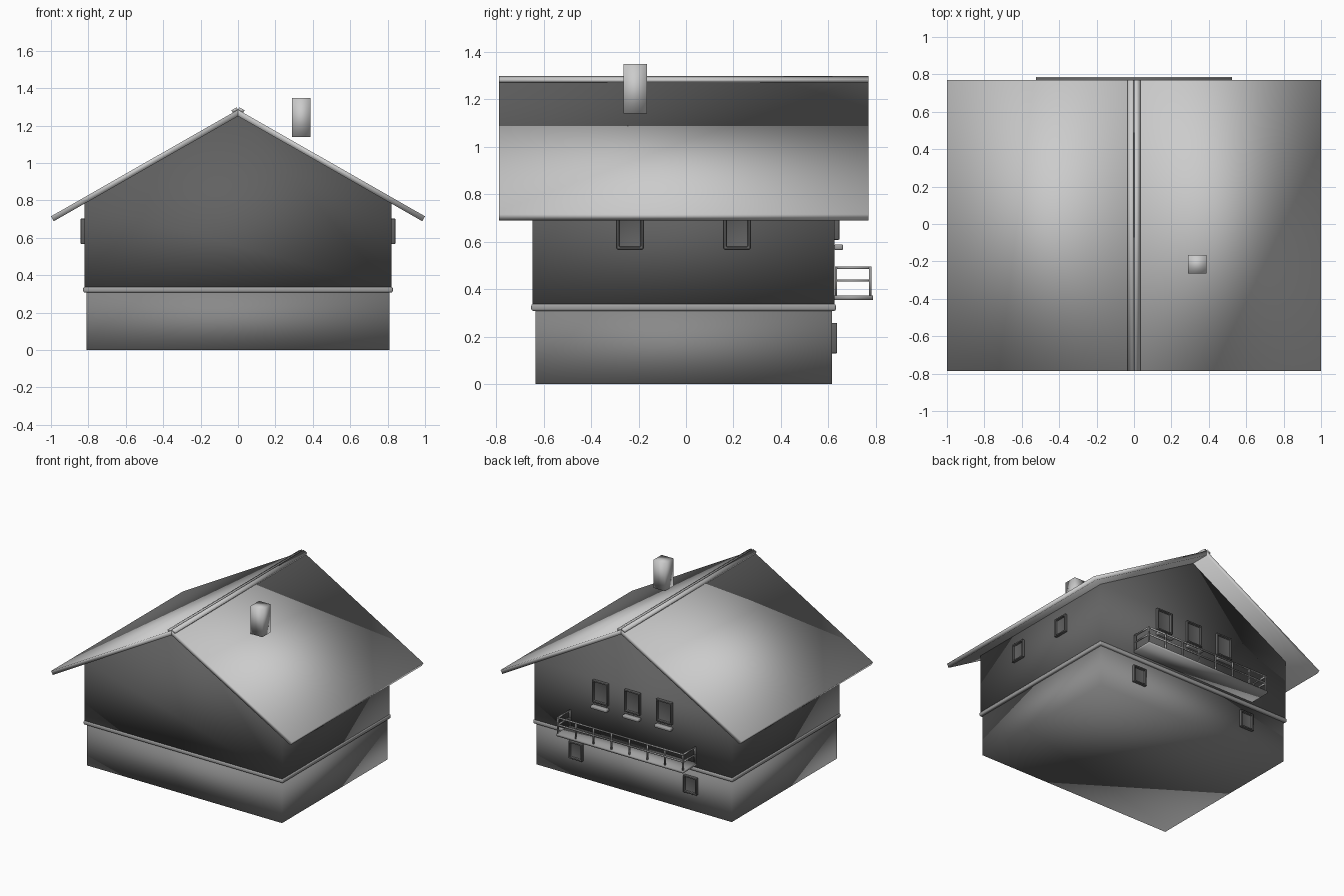
import bpy, bmesh
from math import pi
from mathutils import Matrix, Vector

if "Cube" in bpy.data.objects:
    bpy.data.objects.remove(bpy.data.objects["Cube"])


def grey(name, v):
    mat = bpy.data.materials.new(name)
    mat.diffuse_color = (v, v, v, 1)
    mat.use_nodes = True
    mat.node_tree.nodes["Principled BSDF"].inputs["Base Color"].default_value = mat.diffuse_color
    return mat


DARK = grey("dark_wall", 0.12)
STONE = grey("base_stone", 0.25)
TRIM = grey("trim", 0.35)


def finish(name, bm, mat=None, bevel=0.0, smooth=True):
    bmesh.ops.recalc_face_normals(bm, faces=bm.faces)
    for f in bm.faces:
        f.smooth = smooth
    me = bpy.data.meshes.new(name)
    bm.to_mesh(me)
    bm.free()
    if mat:
        me.materials.append(mat)
    ob = bpy.data.objects.new(name, me)
    bpy.context.collection.objects.link(ob)
    if bevel:
        mod = ob.modifiers.new("bevel", 'BEVEL')
        mod.width = bevel
        mod.segments = 2
    return ob


def add_box(bm, lo, hi):
    lo, hi = Vector(lo), Vector(hi)
    m = Matrix.Translation((lo + hi) / 2) @ Matrix.Diagonal((*(hi - lo), 1))
    bmesh.ops.create_cube(bm, size=1, matrix=m)


def box(name, lo, hi, mat=None, bevel=0.0):
    bm = bmesh.new()
    add_box(bm, lo, hi)
    return finish(name, bm, mat, bevel)


def prism(name, profile, y0, y1, mat=None, bevel=0.0):
    """Extrude an (x, z) outline along y."""
    bm = bmesh.new()
    face = bm.faces.new([bm.verts.new((x, y0, z)) for x, z in profile])
    ext = bmesh.ops.extrude_face_region(bm, geom=[face], use_keep_orig=True)
    verts = [g for g in ext["geom"] if isinstance(g, bmesh.types.BMVert)]
    bmesh.ops.translate(bm, verts=verts, vec=(0, y1 - y0, 0))
    return finish(name, bm, mat, bevel)


def window(name, pos, w, h, d, turn, mat):
    """Raised frame with a recessed pane, facing +y before turning about z."""
    bm = bmesh.new()
    add_box(bm, (-w / 2, -0.01, -h / 2), (w / 2, d, h / 2))
    front = max(bm.faces, key=lambda f: f.calc_center_median().y)
    bmesh.ops.inset_region(bm, faces=[front], thickness=0.015)
    ext = bmesh.ops.extrude_face_region(bm, geom=[front])
    verts = [g for g in ext["geom"] if isinstance(g, bmesh.types.BMVert)]
    bmesh.ops.translate(bm, verts=verts, vec=(0, 0.004 - d, 0))
    if front.is_valid:
        bmesh.ops.delete(bm, geom=[front], context='FACES_ONLY')
    bmesh.ops.transform(bm, verts=bm.verts,
                        matrix=Matrix.Translation(pos) @ Matrix.Rotation(turn, 4, 'Z'))
    return finish(name, bm, mat, 0.003)


SLOPE = 0.57
RIDGE = 1.285
down = Vector((1, -SLOPE)).normalized()
normal = Vector((SLOPE, 1)).normalized()
apex = Vector((0, RIDGE))

# Walls
box("base_wall", (-0.81, -0.635, 0), (0.81, 0.615, 0.315), STONE)
box("belt_trim", (-0.828, -0.652, 0.308), (0.828, 0.632, 0.337), TRIM, 0.008)
prism("upper_wall", [(-0.82, 0.33), (0.82, 0.33), (0.82, 0.785), (0, 1.253), (-0.82, 0.785)],
      -0.646, 0.625, DARK)

# Roof slopes and ridge boards
for side, sx in (("right", 1), ("left", -1)):
    eave = Vector((1, RIDGE - SLOPE))
    under = eave - normal * 0.03
    panel = [apex, eave, under, Vector((0, under.y + SLOPE * under.x))]
    prism(f"roof_{side}", [(sx * p.x, p.y) for p in panel], -0.787, 0.769)
    cap = [apex, apex + down * 0.032, apex + down * 0.032 + normal * 0.015, apex + normal * 0.015]
    prism(f"ridge_board_{side}", [(sx * p.x, p.y) for p in cap], -0.787, 0.769)

# Chimney
box("chimney", (0.29, -0.264, 1.139), (0.387, -0.165, 1.348))

# Side windows
for i, y in enumerate((-0.236, 0.215)):
    window(f"right_window_{i}", (0.82, y, 0.635), 0.112, 0.135, 0.021, -pi / 2, DARK)
    window(f"left_window_{i}", (-0.82, y, 0.635), 0.112, 0.135, 0.021, pi / 2, DARK)

# Back windows with sills, and basement windows
for i, x in enumerate((-0.265, 0, 0.265)):
    window(f"back_window_{i}", (x, 0.625, 0.69), 0.13, 0.165, 0.021, 0, DARK)
    box(f"window_sill_{i}", (x - 0.067, 0.625, 0.564), (x + 0.067, 0.662, 0.588), TRIM, 0.007)
for i, x in enumerate((-0.475, 0.475)):
    window(f"basement_window_{i}", (x, 0.615, 0.193), 0.112, 0.128, 0.021, 0, DARK)

# Balcony floor
box("balcony_floor", (-0.525, 0.62, 0.354), (0.525, 0.787, 0.372), TRIM)

# Balcony railing: posts along the front and at the wall, two rail heights
T = 0.005
bm = bmesh.new()
X, Y0, Y1 = 0.519, 0.632, 0.776
posts = [(-X + 2 * X * i / 7, Y1) for i in range(8)] + [(-X, Y0), (X, Y0)]
for x, y in posts:
    add_box(bm, (x - T, y - T, 0.368), (x + T, y + T, 0.492))
for z in (0.436, 0.489):
    add_box(bm, (-X - T, Y1 - T, z - T), (X + T, Y1 + T, z + T))
    for x in (-X, X):
        add_box(bm, (x - T, Y0 - T, z - T), (x + T, Y1 + T, z + T))
finish("balcony_railing", bm, TRIM)
